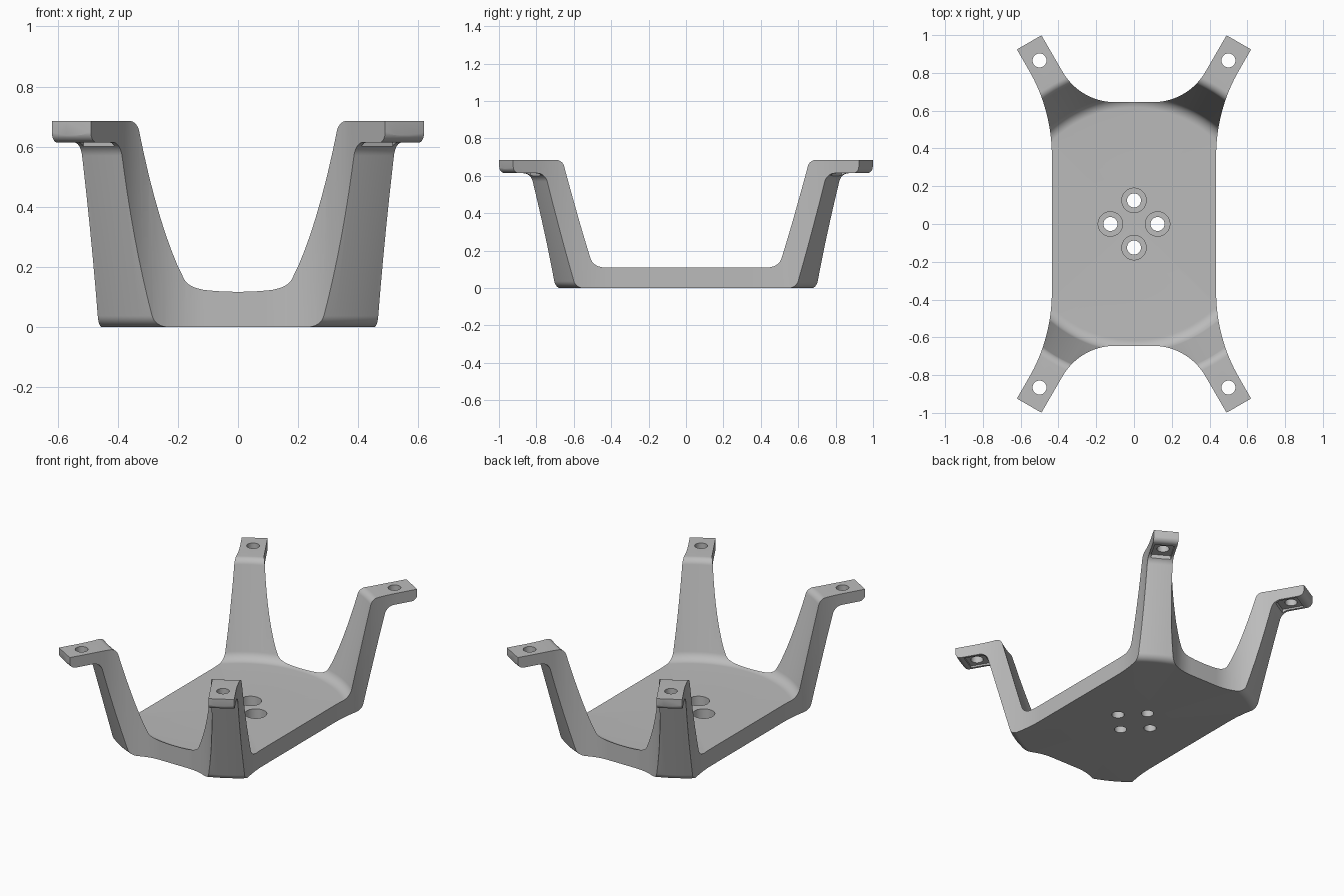
import bpy, bmesh, math
from mathutils import Vector, Matrix

old = bpy.data.objects.get("Cube")
if old:
    bpy.data.objects.remove(old, do_unlink=True)

grey = bpy.data.materials.new("light_grey")
grey.use_nodes = True
colour = (0.5, 0.5, 0.5, 1)
grey.diffuse_color = colour
grey.node_tree.nodes["Principled BSDF"].inputs["Base Color"].default_value = colour


def rounded(corners, steps):
    """Closed polygon whose corners (x, y, radius) are filleted."""
    out = []
    for i, (x, y, radius) in enumerate(corners):
        p = Vector((x, y))
        if not radius:
            out.append(p)
            continue
        a = (Vector(corners[i - 1][:2]) - p).normalized()
        b = (Vector(corners[(i + 1) % len(corners)][:2]) - p).normalized()
        half = math.acos(a.dot(b)) / 2
        centre = p + (a + b).normalized() * radius / math.sin(half)
        start = p + a * radius / math.tan(half) - centre
        end = p + b * radius / math.tan(half) - centre
        for k in range(steps + 1):
            out.append(centre + start.lerp(end, k / steps).normalized() * radius)
    return out


def skin(bm, rings):
    """Join neighbouring closed rings of vertices with faces."""
    for low, high in zip(rings, rings[1:]):
        for i in range(len(low)):
            loop = (low[i - 1], low[i], high[i], high[i - 1])
            bm.faces.new(list(dict.fromkeys(loop)))


def make_object(name, bm):
    bmesh.ops.recalc_face_normals(bm, faces=bm.faces[:])
    mesh = bpy.data.meshes.new(name)
    bm.to_mesh(mesh)
    bm.free()
    mesh.materials.append(grey)
    obj = bpy.data.objects.new(name, mesh)
    bpy.context.collection.objects.link(obj)
    return obj


def combine(target, cutter, operation):
    cutter.hide_render = True
    mod = target.modifiers.new(operation, "BOOLEAN")
    mod.operation = operation
    mod.solver = "EXACT"
    mod.object = cutter
    bpy.context.view_layer.objects.active = target
    bpy.ops.object.modifier_apply(modifier=mod.name)
    bpy.data.objects.remove(cutter, do_unlink=True)


def add_cylinder(bm, x, y, radius, low, high):
    bmesh.ops.create_cone(bm, cap_ends=True, segments=32, radius1=radius, radius2=radius,
                          depth=high - low, matrix=Matrix.Translation((x, y, (low + high) / 2)))


# Dish: plate, sloping wall and flat rim, turned about the z axis
section = rounded([(0, 0, 0), (.75, 0, .05), (.918, .614, .06), (1.1125, .614, .035),
                   (1.1125, .685, 0), (.82, .685, .045), (.666, .11, .065), (0, .11, 0)], 8)
segments = 128
turns = [math.tau * i / segments for i in range(segments)]
bm = bmesh.new()
rings = []
for r, z in section:
    if r:
        rings.append([bm.verts.new((r * math.cos(t), r * math.sin(t), z)) for t in turns])
    else:
        rings.append([bm.verts.new((0, 0, z))] * segments)
skin(bm, rings)
bracket = make_object("four_legged_bracket", bm)

# Plan outline: one quarter mirrored into all four legs
quarter = [(.285, .645, .32), (.49, .999, 0), (.62, .924, 0), (.435, .604, .9)]
corners = []
for sx, sy, step in ((1, 1, 1), (1, -1, -1), (-1, -1, 1), (-1, 1, -1)):
    corners += [(x * sx, y * sy, r) for x, y, r in quarter[::step]]
outline = rounded(corners, 16)
bm = bmesh.new()
rings = [[bm.verts.new((x, y, z)) for x, y in outline] for z in (-.2, .9)]
skin(bm, rings)
for ring in rings:
    bm.faces.new(ring)
combine(bracket, make_object("plan_cutter", bm), "INTERSECT")

# Counterbores in the plate and clearance pockets under the feet
leg_angles = [math.radians(a) for a in (60, 120, 240, 300)]
bore_angles = [math.radians(a) for a in (0, 90, 180, 270)]
bm = bmesh.new()
for a in bore_angles:
    add_cylinder(bm, .125 * math.cos(a), .125 * math.sin(a), .065, .05, .3)
for a in leg_angles:
    place = (Matrix.Rotation(a, 4, "Z") @ Matrix.Translation((.9925, 0, .5625))
             @ Matrix.Diagonal((.135, .12, .125, 1)))
    bmesh.ops.create_cube(bm, size=1, matrix=place)
combine(bracket, make_object("pocket_cutter", bm), "DIFFERENCE")

# Screw holes through the plate and the feet
bm = bmesh.new()
for a in bore_angles:
    add_cylinder(bm, .125 * math.cos(a), .125 * math.sin(a), .037, -.1, .3)
for a in leg_angles:
    add_cylinder(bm, math.cos(a), math.sin(a), .037, .5, .8)
combine(bracket, make_object("hole_cutter", bm), "DIFFERENCE")

bpy.ops.object.select_all(action="DESELECT")
bracket.select_set(True)
bpy.context.view_layer.objects.active = bracket
bpy.ops.object.shade_smooth_by_angle(angle=math.radians(30))
